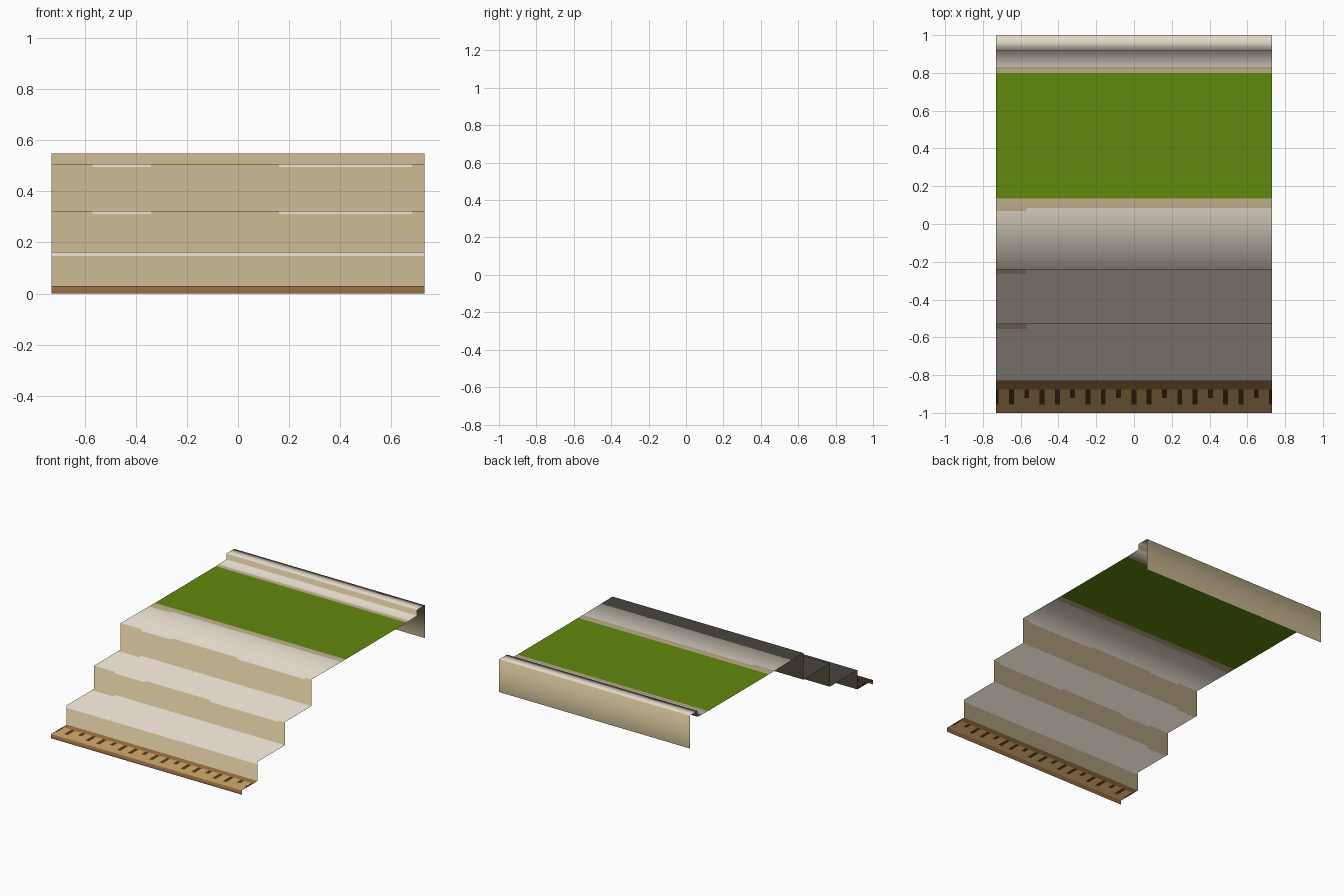
import bpy
from mathutils import Vector

if "Cube" in bpy.data.objects:
    bpy.data.objects.remove(bpy.data.objects["Cube"])

HALF = 0.73  # half width of the stair sheet


def mat(name, r, g, b):
    m = bpy.data.materials.new(name)
    lin = [(c / 255 / 12.92) if c < 10 else ((c / 255 + 0.055) / 1.055) ** 2.4 for c in (r, g, b)]
    m.diffuse_color = (*lin, 1)
    m.use_nodes = True
    m.node_tree.nodes["Principled BSDF"].inputs["Base Color"].default_value = m.diffuse_color
    return m


MATS = [mat("pale stone", 224, 216, 200), mat("beige stone", 193, 176, 139),
        mat("grass green", 98, 137, 14), mat("brown edging", 145, 103, 60),
        mat("tan edging", 188, 150, 96), mat("dark notch", 74, 50, 24)]
PALE, BEIGE, GREEN, BROWN, TAN, DARK = range(6)

# Side profile (y, z) from the front curb, up the steps, to the rear skirt
KEY = [Vector(p) for p in [
    (-1, 0), (-1, 0.03), (-0.83, 0.03), (-0.83, 0.163), (-0.53, 0.163),
    (-0.53, 0.323), (-0.24, 0.323), (-0.24, 0.507), (0.135, 0.503),
    (0.80, 0.503), (0.915, 0.507), (0.915, 0.547), (1, 0.547), (1, 0.32)]]


def seg_normal(i):
    d = (KEY[i + 1] - KEY[i]).normalized()
    return Vector((-d.y, d.x))


def key_normal(i):
    # softened normal: average of the two neighbouring faces
    near = [seg_normal(k) for k in (i - 1, i) if 0 <= k < len(KEY) - 1]
    return sum(near, Vector((0, 0))).normalized()


def sheet(name, first, last, cuts, xcuts, rule):
    """Extrude KEY[first..last] across x; cuts = {segment: distances from its start}."""
    rows, segs = [], []
    for s in range(first, last):
        a, b = KEY[s], KEY[s + 1]
        na, nb = key_normal(s), key_normal(s + 1)
        for d in [0] + cuts.get(s, []):
            t = d / (b - a).length
            rows.append((a.lerp(b, t), na.lerp(nb, t).normalized()))
            segs.append(s)
    rows.append((KEY[last], key_normal(last)))
    xs = sorted([-HALF, HALF] + [x for x in xcuts if abs(x) < HALF - 0.001])
    n = len(xs)
    verts = [(x, p.x, p.y) for p, _ in rows for x in xs]
    normals = [(0, q.x, q.y) for _, q in rows for _ in xs]
    faces, idx = [], []
    for i in range(len(rows) - 1):
        c = (rows[i][0] + rows[i + 1][0]) / 2
        for j in range(n - 1):
            k = i * n + j
            faces.append((k, k + 1, k + n + 1, k + n))
            idx.append(rule((xs[j] + xs[j + 1]) / 2, c.x, c.y, segs[i]))
    me = bpy.data.meshes.new(name)
    me.from_pydata(verts, [], faces)
    for m in MATS:
        me.materials.append(m)
    for f, k in zip(me.polygons, idx):
        f.material_index = k
        f.use_smooth = True
    me.normals_split_custom_set_from_vertices(normals)
    ob = bpy.data.objects.new(name, me)
    bpy.context.collection.objects.link(ob)
    return ob


# Front curb: tan board with a row of dark notches and a brown back strip
POSTS = [-HALF + 0.081 * k for k in range(19)]
W = 0.013


def curb_rule(x, y, z, s):
    if s == 0 or y > -0.875:
        return BROWN
    for k, p in enumerate(POSTS):
        if abs(x - p) < W:
            end = -0.92 if k % 3 == 2 else -0.955
            return DARK if y > end else TAN
    return TAN


sheet("front_curb", 0, 2, {1: [0.045, 0.08, 0.125]},
      [p + e for p in POSTS for e in (-W, W)], curb_rule)

# Steps: pale treads lapping over beige risers, worn at the left rear of each tread
LAPS = [(-0.57, -0.34), (0.16, 0.68)]


def step_rule(x, y, z, s):
    if s == 2:
        return PALE if z > 0.145 else BEIGE
    if s in (4, 6):
        top = KEY[s + 1].y
        return PALE if z > top - 0.012 and any(a < x < b for a, b in LAPS) else BEIGE
    if s in (3, 5):
        return BEIGE if x < -0.57 and y > KEY[s + 1].x - 0.025 else PALE
    return BEIGE if y > 0.085 or (y > 0.07 and x < -0.57) else PALE


sheet("steps", 2, 8,
      {2: [0.116], 3: [0.275], 4: [0.148], 5: [0.265], 6: [0.172], 7: [0.31, 0.326]},
      [v for lap in LAPS for v in lap], step_rule)

# Lawn panel
sheet("lawn", 8, 9, {}, [], lambda x, y, z, s: GREEN)

# Rear ledge: beige border, pale strip, beige kerb face, pale top, beige skirt
sheet("rear_ledge", 9, 13, {9: [0.03]}, [],
      lambda x, y, z, s: PALE if s == 11 or (s == 9 and y > 0.83) else BEIGE)
